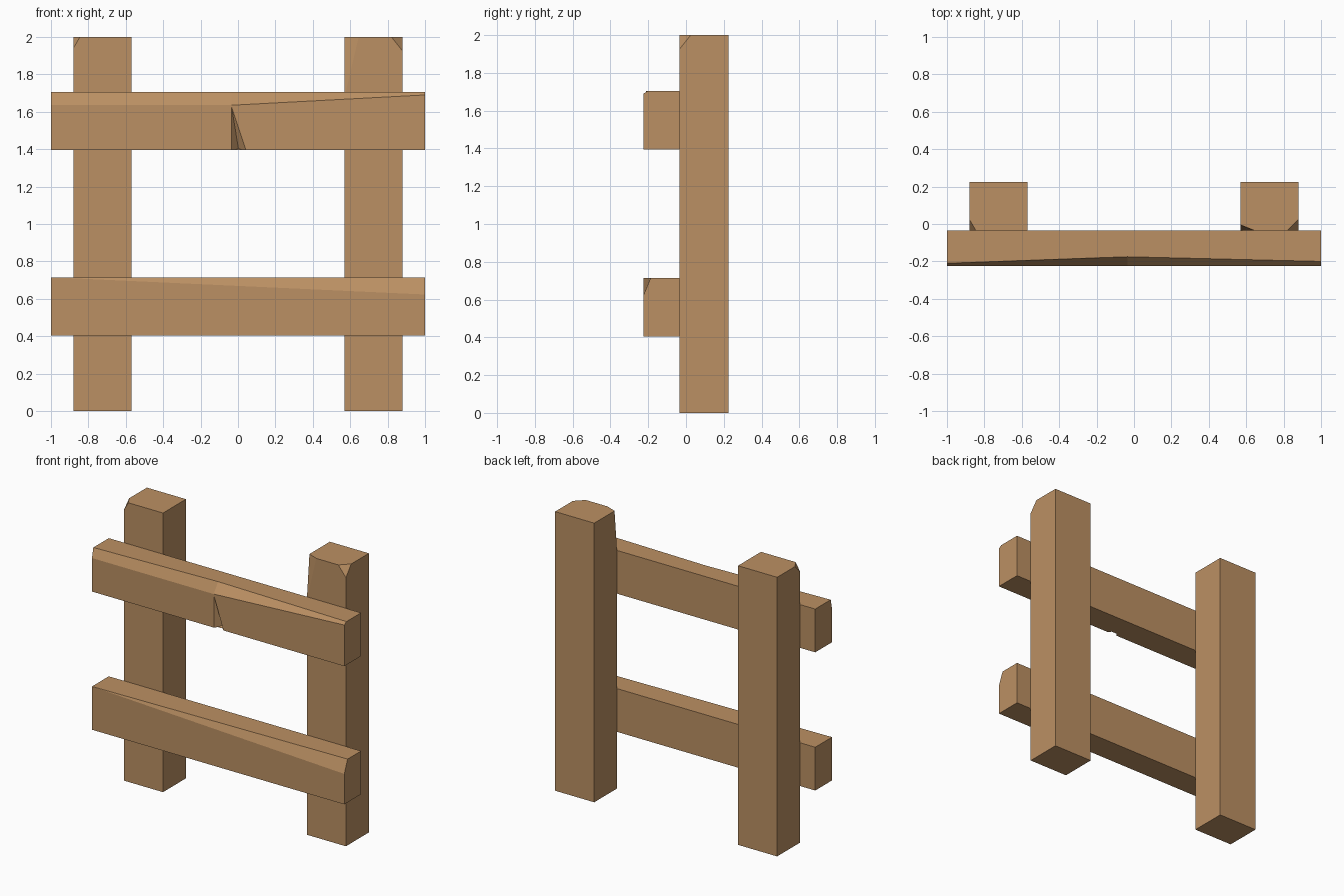
import bpy, bmesh

if "Cube" in bpy.data.objects:
    bpy.data.objects.remove(bpy.data.objects["Cube"])

wood = bpy.data.materials.new("wood")
wood.diffuse_color = (0.5, 0.28, 0.125, 1)
wood.use_nodes = True
wood.node_tree.nodes["Principled BSDF"].inputs["Base Color"].default_value = wood.diffuse_color


def finish(name, bm):
    bmesh.ops.recalc_face_normals(bm, faces=bm.faces)
    me = bpy.data.meshes.new(name)
    bm.to_mesh(me)
    bm.free()
    me.materials.append(wood)
    ob = bpy.data.objects.new(name, me)
    bpy.context.collection.objects.link(ob)
    return ob


def hull(name, points):
    bm = bmesh.new()
    for p in points:
        bm.verts.new(p)
    bmesh.ops.convex_hull(bm, input=bm.verts)
    bmesh.ops.dissolve_limit(bm, angle_limit=0.01, verts=bm.verts, edges=bm.edges)
    return finish(name, bm)


# Posts: boxes whose top front corners are chipped off by (dx, dy, dz)
def post(name, x0, x1, chips):
    yf, yb, h = -0.035, 0.225, 2.0
    pts = [(x, y, 0) for x in (x0, x1) for y in (yf, yb)]
    pts += [(x0, yb, h), (x1, yb, h)]
    for x, inward, chip in ((x0, 1, chips[0]), (x1, -1, chips[1])):
        if chip:
            dx, dy, dz = chip
            pts += [(x + inward * dx, yf, h), (x, yf + dy, h), (x, yf, h - dz)]
        else:
            pts.append((x, yf, h))
    return hull(name, pts)


# Rails: lofted sections (x, dy, dz) with a worn top front edge
def rail(name, z0, z1, sections):
    yf, yb = -0.225, -0.035
    bm = bmesh.new()
    rings = []
    for x, dy, dz in sections:
        prof = [(yb, z0), (yf, z0), (yf, z1 - dz), (yf + dy, z1), (yb, z1)]
        rings.append([bm.verts.new((x, y, z)) for y, z in prof])
    for a, b in zip(rings, rings[1:]):
        for i in range(5):
            j = (i + 1) % 5
            bm.faces.new((a[i], a[j], b[j], b[i]))
    bm.faces.new(rings[0])
    bm.faces.new(rings[-1])
    bmesh.ops.remove_doubles(bm, verts=bm.verts, dist=0.0001)
    return finish(name, bm)


post("left_post", -0.88, -0.57, [(0.035, 0.06, 0.06), None])
post("right_post", 0.57, 0.88, [(0.075, 0.03, 0.32), (0.06, 0.06, 0.075)])
rail("lower_rail", 0.405, 0.715, [(-1, 0, 0), (1, 0.038, 0.092)])
upper = rail("upper_rail", 1.395, 1.705,
             [(-1, 0.015, 0.07), (-0.035, 0.05, 0.07), (1, 0.025, 0.015)])

# Split notch in the front of the upper rail
cutter = hull("notch_cutter", [(-0.036, -0.227, 1.637), (-0.036, -0.227, 1.385),
                               (0.047, -0.227, 1.385), (0.002, -0.18, 1.405)])
cutter.hide_render = True
mod = upper.modifiers.new("notch", 'BOOLEAN')
mod.operation = 'DIFFERENCE'
mod.solver = 'EXACT'
mod.object = cutter
bpy.context.view_layer.objects.active = upper
bpy.ops.object.modifier_apply(modifier="notch")
bpy.data.objects.remove(cutter)
